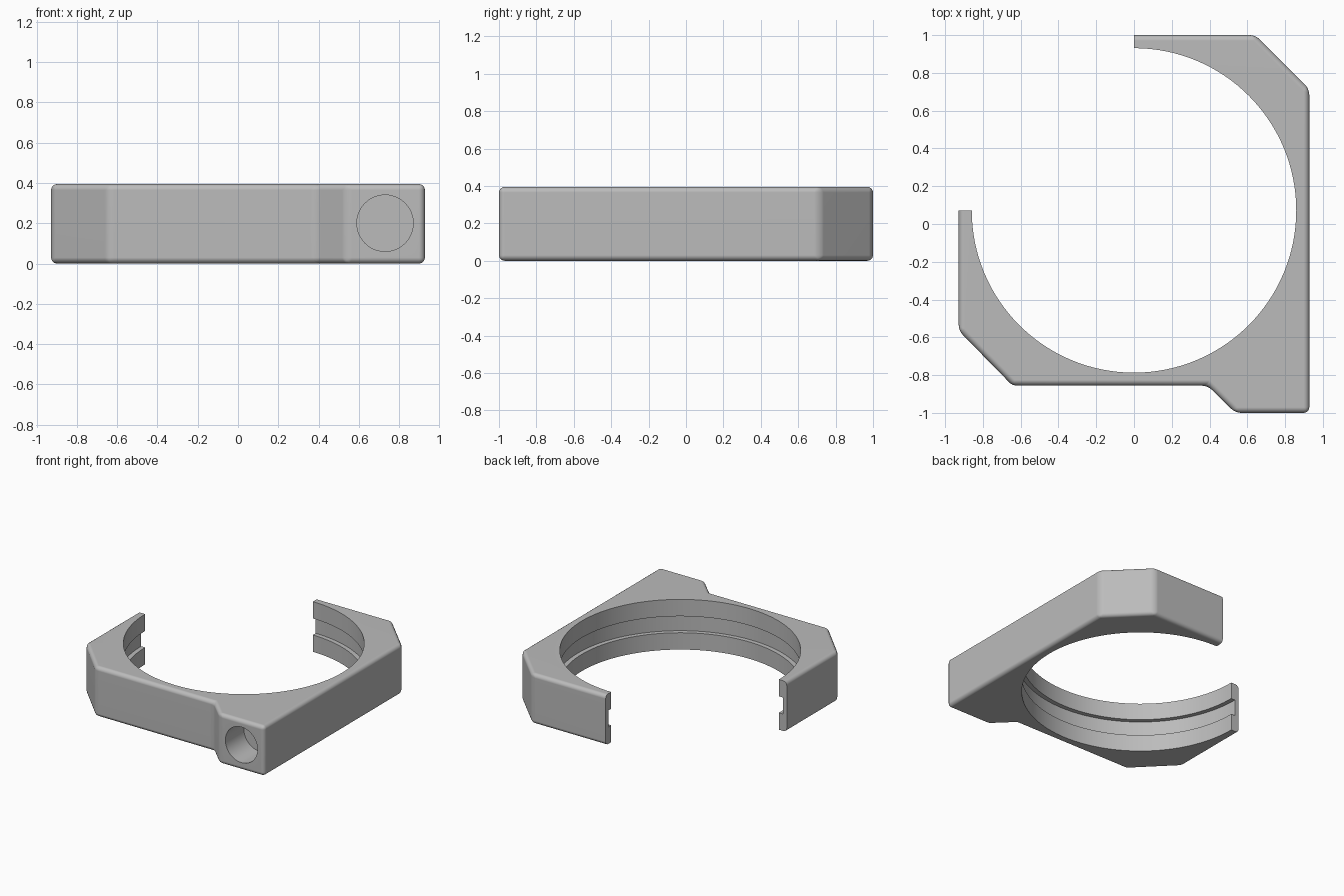
import bpy, bmesh
from math import radians, pi
from mathutils import Matrix

if "Cube" in bpy.data.objects:
    bpy.data.objects.remove(bpy.data.objects["Cube"])

H = 0.395          # ring height
HALF = 0.928       # half width of the body
CY = 1 - HALF      # bore centre in y
BORE = 0.859


def make_object(name, bm):
    bmesh.ops.recalc_face_normals(bm, faces=bm.faces)
    mesh = bpy.data.meshes.new(name)
    bm.to_mesh(mesh)
    bm.free()
    obj = bpy.data.objects.new(name, mesh)
    bpy.context.collection.objects.link(obj)
    return obj


def cylinder(name, radius, depth, location, segments, turn=0):
    bm = bmesh.new()
    matrix = Matrix.Translation(location) @ Matrix.Rotation(turn, 4, 'X')
    bmesh.ops.create_cone(bm, cap_ends=True, segments=segments, radius1=radius,
                          radius2=radius, depth=depth, matrix=matrix)
    return make_object(name, bm)


def apply_modifier(obj, kind, **settings):
    mod = obj.modifiers.new(kind.title(), kind)
    for key, value in settings.items():
        setattr(mod, key, value)
    bpy.ops.object.select_all(action='DESELECT')
    bpy.context.view_layer.objects.active = obj
    obj.select_set(True)
    bpy.ops.object.modifier_apply(modifier=mod.name)


def cut(obj, cutter):
    apply_modifier(obj, 'BOOLEAN', operation='DIFFERENCE', solver='EXACT', object=cutter)
    bpy.data.objects.remove(cutter)


# Body: chamfered outline with a screw block at the front corner
outline = [(-HALF, 1), (-HALF, -0.565), (-0.643, CY - HALF), (0.39, CY - HALF),
           (0.537, -1), (HALF, -1), (HALF, 0.715), (0.643, 1)]
bm = bmesh.new()
base = bm.faces.new([bm.verts.new((x, y, 0)) for x, y in outline])
top = bmesh.ops.extrude_face_region(bm, geom=[base])
bmesh.ops.translate(bm, vec=(0, 0, H),
                    verts=[v for v in top["geom"] if isinstance(v, bmesh.types.BMVert)])
body = make_object("clamp_ring_body", bm)
apply_modifier(body, 'BEVEL', width=0.03, segments=4, limit_method='ANGLE',
               angle_limit=radians(30))

# Bore, inner groove and blind screw hole
cut(body, cylinder("bore_cutter", BORE, 1, (0, CY, H / 2), 128))
cut(body, cylinder("groove_cutter", BORE + 0.035, 0.13, (0, CY, H / 2), 128))
cut(body, cylinder("screw_hole_cutter", 0.14, 0.46, (0.73, -1, H / 2 + 0.003), 48, pi / 2))

# Open quarter at the back right
bm = bmesh.new()
bmesh.ops.create_cube(bm, size=2, matrix=Matrix.Translation((-1, CY + 1, 0)))
cut(body, make_object("opening_cutter", bm))

# Colour and shading
grey = bpy.data.materials.new("plain grey")
grey.use_nodes = True
colour = (0.5, 0.5, 0.5, 1)
grey.diffuse_color = colour
grey.node_tree.nodes["Principled BSDF"].inputs["Base Color"].default_value = colour
body.data.materials.clear()
body.data.materials.append(grey)
bpy.ops.object.shade_smooth_by_angle(angle=radians(30))
apply_modifier(body, 'WEIGHTED_NORMAL', keep_sharp=True)
